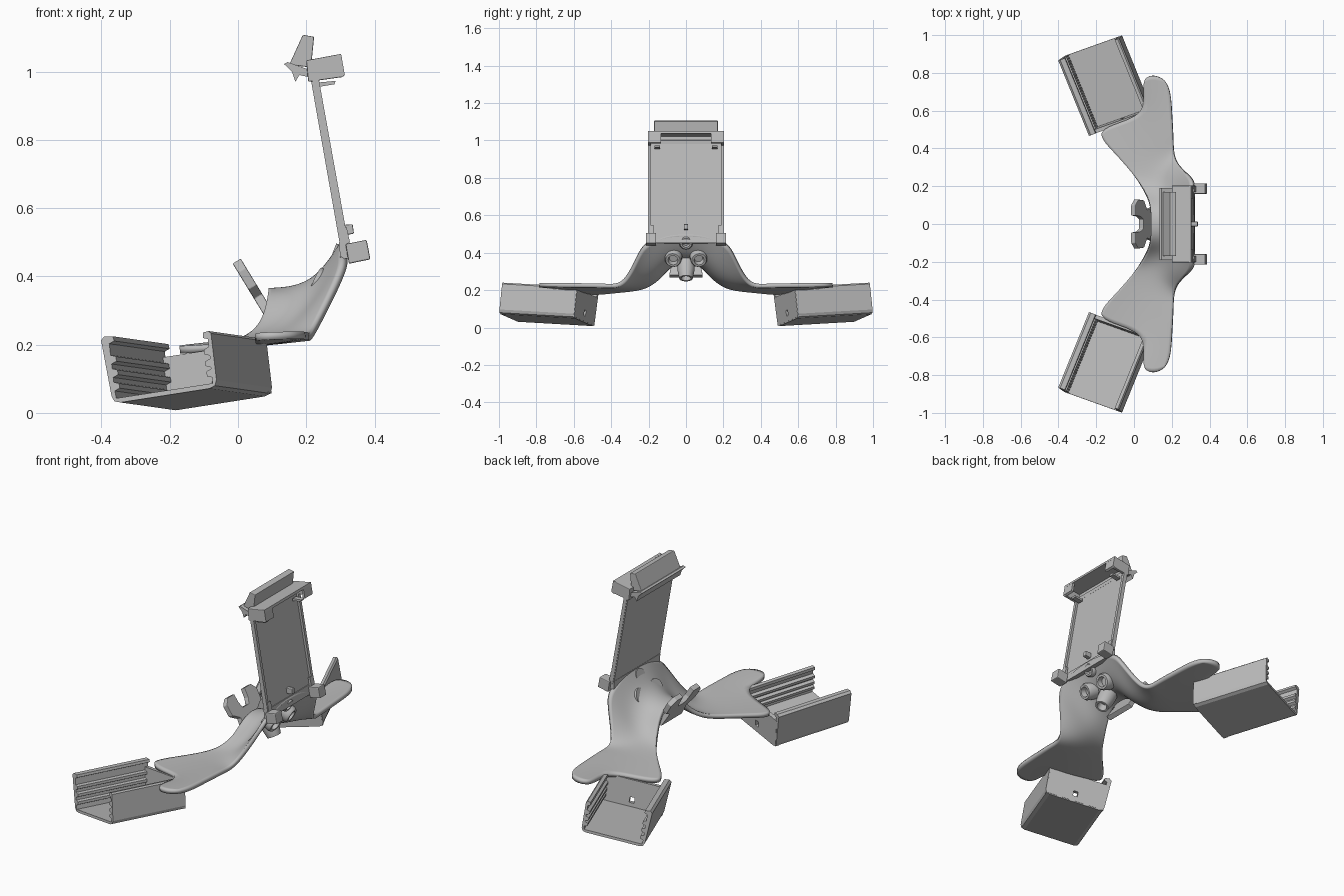
import bpy, bmesh, math
from mathutils import Vector, Matrix

if "Cube" in bpy.data.objects:
    bpy.data.objects.remove(bpy.data.objects["Cube"])

grey = bpy.data.materials.new("light_grey")
grey.diffuse_color = (0.5, 0.5, 0.5, 1)
grey.use_nodes = True
grey.node_tree.nodes["Principled BSDF"].inputs["Base Color"].default_value = grey.diffuse_color


def finish(name, bm, mirror=False, bevel=0):
    """Turn a bmesh into an object, optionally mirrored across the y = 0 plane."""
    bmesh.ops.recalc_face_normals(bm, faces=bm.faces)
    me = bpy.data.meshes.new(name)
    bm.to_mesh(me)
    bm.free()
    me.materials.append(grey)
    ob = bpy.data.objects.new(name, me)
    bpy.context.collection.objects.link(ob)
    if bevel:
        m = ob.modifiers.new("Bevel", 'BEVEL')
        m.width, m.segments = bevel, 2
    if mirror:
        add_mirror(ob)
    return ob


def add_mirror(ob):
    m = ob.modifiers.new("Mirror", 'MIRROR')
    m.use_axis = (False, True, False)
    m.merge_threshold = 0.0005


def prism(name, pts, d0, d1, frame=None, mirror=False, bevel=0):
    """Extrude a 2D outline from depth d0 to d1; default plane is xz, depth along y."""
    o, a, b, c = frame or (Vector(), Vector((1, 0, 0)), Vector((0, 0, 1)), Vector((0, 1, 0)))
    bm = bmesh.new()
    lo, hi = [[bm.verts.new(o + a * p + b * q + c * d) for p, q in pts] for d in (d0, d1)]
    bm.faces.new(lo)
    bm.faces.new(hi[::-1])
    for i in range(len(pts)):
        j = (i + 1) % len(pts)
        bm.faces.new((lo[i], hi[i], hi[j], lo[j]))
    return finish(name, bm, mirror, bevel)


def box(w0, w1, h0, h1):
    return [(w0, h0), (w1, h0), (w1, h1), (w0, h1)]


def turned(name, profile, loc, axis, mirror=False, n=28):
    """Revolve an (r, h) profile around an axis."""
    bm = bmesh.new()
    vs = [bm.verts.new((r, 0, h)) for r, h in profile]
    es = [bm.edges.new((vs[i], vs[i + 1])) for i in range(len(vs) - 1)]
    bmesh.ops.spin(bm, geom=vs + es, cent=(0, 0, 0), axis=(0, 0, 1),
                   angle=2 * math.pi, steps=n)
    bmesh.ops.remove_doubles(bm, verts=bm.verts, dist=1e-5)
    q = Vector((0, 0, 1)).rotation_difference(Vector(axis).normalized())
    bm.transform(Matrix.Translation(loc) @ q.to_matrix().to_4x4())
    for f in bm.faces:
        f.smooth = True
    for e in bm.edges:
        if len(e.link_faces) == 2 and e.calc_face_angle(0) > 0.6:
            e.smooth = False
    return finish(name, bm, mirror)


# Saddle body flowing outward into a flat wing on each side
rows = [
    [(.09, 0, .36), (.17, 0, .365), (.245, 0, .40), (.312, 0, .50)],
    [(.09, .08, .345), (.165, .08, .345), (.245, .09, .385), (.312, .1, .497)],
    [(.075, .14, .27), (.15, .14, .275), (.235, .16, .33), (.312, .2, .455)],
    [(.04, .2, .225), (.12, .2, .23), (.2, .21, .27), (.312, .245, .42)],
    [(.0, .26, .205), (.08, .27, .21), (.15, .285, .215), (.21, .325, .215)],
    [(-.1, .375, .195), (0, .39, .2), (.1, .4, .21), (.21, .43, .225)],
    [(-.215, .49, .182), (-.06, .54, .19), (.08, .60, .21), (.2, .60, .226)],
    [None, None, (.02, .80, .225), (.19, .785, .228)],
]
bm = bmesh.new()
grid = [[p and bm.verts.new(p) for p in r] for r in rows]
for r0, r1 in zip(grid, grid[1:]):
    for i in range(3):
        quad = (r0[i], r0[i + 1], r1[i + 1], r1[i])
        if all(quad):
            bm.faces.new(quad).smooth = True
body = finish("body_and_wings", bm, True)
sub = body.modifiers.new("Smooth", 'SUBSURF')
sub.levels = sub.render_levels = 3
sol = body.modifiers.new("Thickness", 'SOLIDIFY')
sol.thickness, sol.offset = 0.022, 0

# Tray frame: width, height and length directions of the tilted box
A = Vector((-.368, .89, .027))
wdir = Vector((.308, .11, .048)).normalized()
ldir = Vector((.163, -.40, -.023)).normalized()
hdir = ldir.cross(wdir).normalized()
if hdir.z < 0:
    hdir = -hdir
tray_frame = (A, wdir, hdir, ldir)
L, W = .432, .33


def ribs(heights):
    out = []
    for h in heights:
        out += [(.012, h + .012), (.028, h + .006), (.028, h - .008), (.012, h - .014)]
    return out


# Open-ended tray shell with ribbed inner walls
left = [(.025, 0), (.007, .006), (0, .022), (-.012, .19), (.0, .2), (.026, .196), (.028, .182),
        (.012, .176)] + ribs([.13, .09, .05]) + [(.014, .014)]
right = [(.025, 0), (.007, .006), (0, .022), (0, .16), (.007, .168), (.024, .166), (.026, .15),
         (.012, .145)] + ribs([.11, .075, .045]) + [(.014, .014)]
prism("tray_shell", left + [(W - w, h) for w, h in reversed(right)], 0, L, tray_frame, True)

# Tray end wall with a small square cable hole
end = prism("tray_end_wall", box(.004, W - .004, .006, .158), L - .02, L + .001, tray_frame)
cut = prism("cable_hole_cutter", box(.155, .18, .035, .065), L - .1, L + .1, tray_frame)
cut.hide_render = True
cut.hide_viewport = True
boo = end.modifiers.new("Hole", 'BOOLEAN')
boo.operation, boo.object, boo.solver = 'DIFFERENCE', cut, 'EXACT'
add_mirror(end)

# Leaning back panel with raised side rails
prism("panel", [(.300, .485), (.212, .985), (.223, .987), (.312, .487)], -.2, .2)
prism("panel_rail", [(.304, .485), (.216, .985), (.235, .988), (.325, .488)], .186, .203, mirror=True)
prism("panel_foot", [(.30, .45), (.296, .50), (.314, .503), (.322, .453)], -.2, .2)

# Top clamp: cover, end walls, corner lips and hooks
prism("clamp_cover", [(.2, 1.033), (.302, 1.052), (.305, 1.038), (.202, 1.018)], -.2, .2)
prism("clamp_back", [(.2, 1.033), (.215, 1.035), (.222, .975), (.207, .972)], -.2, .2)
prism("clamp_end", [(.2, 1.033), (.302, 1.052), (.313, .99), (.306, .984), (.206, .97)],
      .186, .203, mirror=True, bevel=.003)
prism("clamp_lip", [(.29, 1.05), (.302, 1.052), (.313, .99), (.301, .984)], .135, .203, mirror=True)
prism("clamp_hook", [(.235, .955), (.283, .963), (.286, .973), (.235, .968)], .14, .168, mirror=True)

# Top wedge grip with a barbed lip behind the clamp
prism("grip_wedge", [(.190, 1.108), (.223, 1.102), (.214, 1.012), (.150, 1.02)], -.17, .17, bevel=.003)
prism("grip_lip", [(.135, 1.022), (.145, 1.028), (.225, 1.0), (.225, .98), (.18, .99),
                   (.168, .97), (.158, 1.0)], -.19, .19)

# Lower clip blocks, their back nubs and the centre nub
prism("lower_clip", [(.315, .495), (.377, .507), (.388, .45), (.325, .437)], .16, .215,
      mirror=True, bevel=.004)
prism("clip_nub", [(.308, .54), (.318, .545), (.328, .50), (.314, .495)], .17, .2, mirror=True)
prism("centre_nub", [(.300, .55), (.336, .553), (.340, .525), (.304, .52)], -.012, .012, bevel=.003)


# Ringed sockets under the body and a tapered nozzle
def socket(r, h):
    return [(0, 0), (r, 0), (r, h * .8), (r * .86, h), (r * .6, h), (r * .5, h * .5), (0, h * .5)]


turned("upper_socket", socket(.036, .04), (.275, 0, .463), (.93, 0, -.36))
turned("side_socket", socket(.045, .06), (.225, .064, .385), (.9, .1, -.42), mirror=True)
turned("nozzle", [(0, 0), (.048, 0), (.046, .05), (.036, .1), (.026, .1), (.022, .06), (0, .06)],
       (.175, 0, .352), (.45, 0, -.89))

# Forked fin leaning away from the panel
fdir = Vector((-.52, 0, .854))
fin_frame = (Vector((.088, 0, .29)), Vector((0, 1, 0)), fdir, Vector((.854, 0, .52)))
half = [(.09, -.02), (.075, .06), (.125, .09), (.13, .15), (.10, .18), (.045, .18),
        (.04, .13), (.025, .10)]
prism("forked_fin", half + [(-y, h) for y, h in reversed(half)], -.012, .016, fin_frame, bevel=.003)
